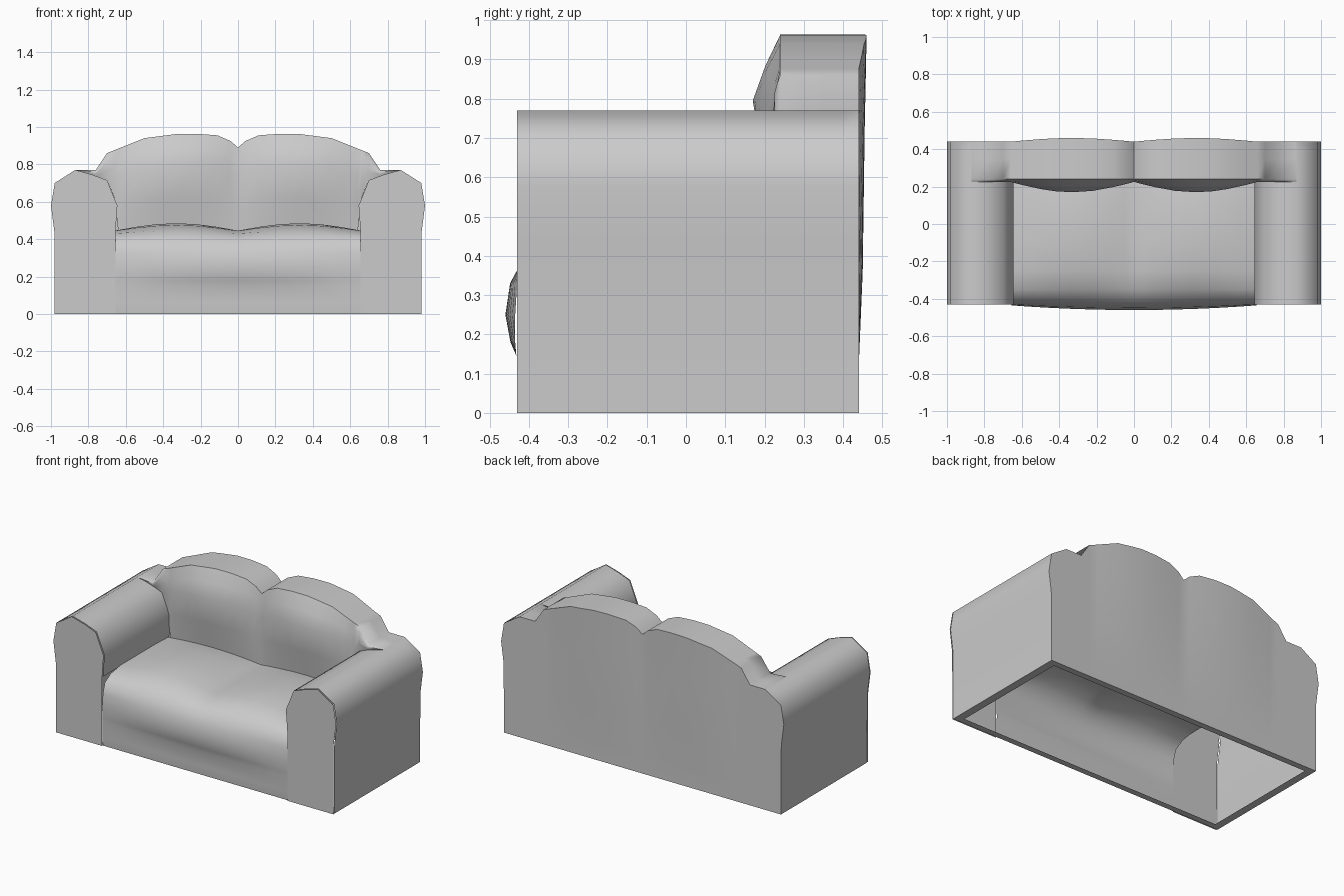
import bpy, bmesh, math

if "Cube" in bpy.data.objects:
    bpy.data.objects.remove(bpy.data.objects["Cube"])


def make_object(name, bm, angle=60):
    bmesh.ops.remove_doubles(bm, verts=bm.verts, dist=0.0005)
    bmesh.ops.recalc_face_normals(bm, faces=bm.faces)
    me = bpy.data.meshes.new(name)
    bm.to_mesh(me)
    bm.free()
    ob = bpy.data.objects.new(name, me)
    bpy.context.collection.objects.link(ob)
    bpy.ops.object.select_all(action='DESELECT')
    ob.select_set(True)
    bpy.context.view_layer.objects.active = ob
    bpy.ops.object.shade_smooth_by_angle(angle=math.radians(angle))
    return ob


def loft(name, rows, flip=False, angle=60):
    """Skin a sheet through equally long rows of points."""
    bm = bmesh.new()
    vs = [[bm.verts.new(p) for p in row] for row in rows]
    for a, b in zip(vs, vs[1:]):
        for i in range(len(a) - 1):
            bm.faces.new((a[i], a[i + 1], b[i + 1], b[i]))
    return make_object(name, bm, angle)


def lerp_table(table, x):
    for (x0, v0), (x1, v1) in zip(table, table[1:]):
        if x <= x1:
            return v0 + (v1 - v0) * (x - x0) / (x1 - x0)
    return table[-1][1]


def bulge(x):
    """Two cushion swells across the width."""
    return abs(math.sin(math.pi * x / 0.66)) if abs(x) < 0.66 else 0.0


# seat: rounded front, two soft swells on top, open underneath
seat_x = [0, 0.05, 0.12, 0.22, 0.33, 0.44, 0.55, 0.655]
seat_x = [-x for x in reversed(seat_x[1:])] + seat_x
# y, z, swell upward, swell forward
seat_profile = [(0.23, 0.44, 0.02, 0), (0.10, 0.445, 0.04, 0), (-0.10, 0.445, 0.04, 0),
                (-0.25, 0.445, 0.03, 0), (-0.35, 0.43, 0.015, 0), (-0.41, 0.395, 0, 0.003),
                (-0.43, 0.33, 0, 0.018), (-0.435, 0.25, 0, 0.025), (-0.435, 0.18, 0, 0.012),
                (-0.432, 0.145, 0, 0), (-0.435, 0.06, 0, 0), (-0.43, 0.0, 0, 0)]
rows = []
for x in seat_x:
    arc = 1 - (x / 0.655) ** 2
    rows.append([(x, y - f * arc, z + u * bulge(x)) for y, z, u, f in seat_profile])
loft("seat", rows)

# backrest: two humps meeting in a cleft
crest = [(0, 0.89), (0.04, 0.925), (0.11, 0.955), (0.22, 0.963), (0.33, 0.962),
         (0.50, 0.94), (0.70, 0.86), (0.76, 0.77), (0.87, 0.77)]
arm_line = [(0, 0.44), (0.64, 0.44), (0.66, 0.62), (0.70, 0.715), (0.87, 0.77)]
back_x = [0, 0.04, 0.11, 0.22, 0.33, 0.42, 0.50, 0.60, 0.64, 0.66, 0.70, 0.76, 0.87]
back_x = [-x for x in reversed(back_x[1:])] + back_x
rows = []
for x in back_x:
    a, b = abs(x), bulge(x)
    h, low = lerp_table(crest, a), lerp_table(arm_line, a)
    mid = low + (h - low) * 0.68
    rear = 0.44 + 0.02 * b
    rows.append([(x, 0.23, low),
                 (x, 0.225 - 0.025 * b, low + (h - low) * 0.35),
                 (x, 0.225 - 0.055 * b, mid),
                 (x, 0.232 - 0.03 * b, low + (h - low) * 0.85),
                 (x, 0.24, h), (x, 0.35, h), (x, rear, h),
                 (x, 0.44 + 0.015 * b, min(h, 0.72)),
                 (x, 0.44 + 0.01 * b, 0.36), (x, 0.44, 0.12), (x, 0.44, 0)])
loft("backrest", rows)

# arms: rolled profile run front to back; inner side stops at the backrest
# x, z, rear y
arm_profile = [(0.98, 0.0, 0.44), (0.98, 0.05, 0.44), (0.982, 0.44, 0.44), (1.0, 0.58, 0.44),
               (0.98, 0.70, 0.44), (0.87, 0.77, 0.44), (0.78, 0.745, 0.34),
               (0.70, 0.715, 0.25), (0.645, 0.58, 0.24), (0.655, 0.44, 0.24)]
for side, label in ((-1, "left"), (1, "right")):
    rows = [[(side * x, -0.43 + (r + 0.43) * t, z) for x, z, r in arm_profile]
            for t in (0, 0.05, 0.5, 0.95, 1)]
    loft(label + "_arm", rows)

    # arm front panel with a slightly raised centre
    bm = bmesh.new()
    front = [(x, z) for x, z, r in arm_profile] + [(0.655, 0.0)]
    face = bm.faces.new([bm.verts.new((side * x, -0.43, z)) for x, z in front])
    bmesh.ops.inset_region(bm, faces=[face], thickness=0.03)
    for v in face.verts:
        v.co.y = -0.437
    make_object(label + "_arm_front", bm)

    # rear end of the arm beside the back panel
    bm = bmesh.new()
    rear = [(x, z) for x, z, r in arm_profile[:6]] + [(0.87, 0.0)]
    bm.faces.new([bm.verts.new((side * x, 0.44, z)) for x, z in rear])
    make_object(label + "_arm_rear", bm)

# narrow turned-in hem around the open bottom
outer = [(-0.98, -0.43), (0.98, -0.43), (0.98, 0.44), (-0.98, 0.44)]
inner = [(-0.93, -0.39), (0.93, -0.39), (0.93, 0.40), (-0.93, 0.40)]
loft("bottom_hem", [[(x, y, 0) for x, y in ring + ring[:1]] for ring in (outer, inner)])
